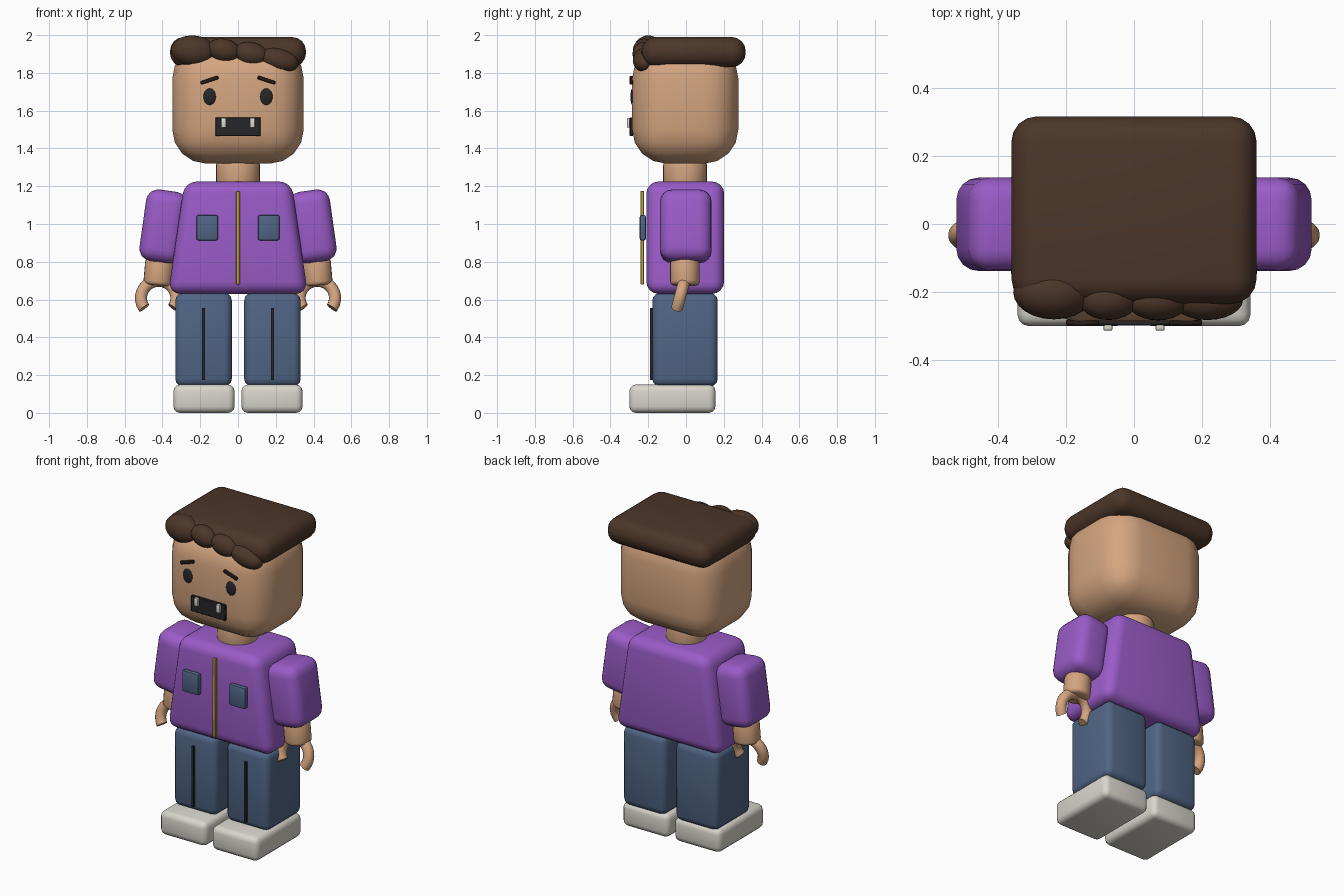
import bpy, bmesh, math
from mathutils import Matrix, Vector

if "Cube" in bpy.data.objects:
    bpy.data.objects.remove(bpy.data.objects["Cube"])


def material(name, r, g, b):
    lin = [((c / 255 + 0.055) / 1.055) ** 2.4 for c in (r, g, b)]
    m = bpy.data.materials.new(name)
    m.diffuse_color = (*lin, 1)
    m.use_nodes = True
    m.node_tree.nodes["Principled BSDF"].inputs["Base Color"].default_value = m.diffuse_color
    return m


SKIN = material("skin", 212, 165, 128)
HAIR = material("dark brown hair", 76, 54, 41)
PURPLE = material("purple jacket", 154, 92, 200)
DENIM = material("blue denim", 80, 101, 133)
SHOE = material("off white shoe", 216, 214, 204)
DARK = material("charcoal", 38, 38, 42)
BROW = material("brow brown", 44, 32, 28)
GOLD = material("gold zip", 190, 160, 65)
TOOTH = material("tooth white", 222, 218, 208)


def finish(bm, name, mat, matrix=None):
    if matrix is not None:
        bmesh.ops.transform(bm, matrix=matrix, verts=bm.verts)
    bmesh.ops.recalc_face_normals(bm, faces=bm.faces)
    me = bpy.data.meshes.new(name)
    bm.to_mesh(me)
    bm.free()
    me.materials.append(mat)
    ob = bpy.data.objects.new(name, me)
    bpy.context.collection.objects.link(ob)
    bpy.ops.object.select_all(action='DESELECT')
    ob.select_set(True)
    bpy.context.view_layer.objects.active = ob
    bpy.ops.object.shade_smooth_by_angle(angle=math.radians(40))
    return ob


def box(name, mat, x, y, z, bevel=0, seg=3, taper=1, tilt=0):
    """Rounded box from (min, max) ranges; taper scales the top, tilt turns it about y."""
    bm = bmesh.new()
    bmesh.ops.create_cube(bm, size=1)
    for v in bm.verts:
        k = taper if v.co.z > 0 else 1
        v.co = Vector((v.co.x * (x[1] - x[0]) * k, v.co.y * (y[1] - y[0]), v.co.z * (z[1] - z[0])))
    if bevel:
        bmesh.ops.bevel(bm, geom=bm.edges[:], offset=bevel, offset_type='OFFSET',
                        segments=seg, profile=0.5, affect='EDGES', clamp_overlap=True)
    mid = Vector((sum(x) / 2, sum(y) / 2, sum(z) / 2))
    return finish(bm, name, mat, Matrix.Translation(mid) @ Matrix.Rotation(math.radians(tilt), 4, 'Y'))


def ellipsoid(name, mat, center, radii, tilt=0):
    bm = bmesh.new()
    bmesh.ops.create_uvsphere(bm, u_segments=24, v_segments=14, radius=1)
    return finish(bm, name, mat, Matrix.Translation(center)
                  @ Matrix.Rotation(math.radians(tilt), 4, 'Y') @ Matrix.Diagonal((*radii, 1)))


def round_post(name, mat, center, radius, height, bevel, tilt=0):
    """Upright cylinder with softened rims."""
    bm = bmesh.new()
    bmesh.ops.create_cone(bm, cap_ends=True, segments=24, radius1=radius, radius2=radius, depth=height)
    rims = [e for e in bm.edges if abs(e.verts[0].co.z - e.verts[1].co.z) < 1e-5]
    bmesh.ops.bevel(bm, geom=rims, offset=bevel, segments=3, profile=0.5, affect='EDGES')
    return finish(bm, name, mat, Matrix.Translation(center) @ Matrix.Rotation(math.radians(tilt), 4, 'Y'))


def claw(name, mat, center, ring, tube, lean):
    """C-shaped grip, open at the bottom, with flat ends."""
    bm = bmesh.new()
    loops = []
    for i in range(19):
        a = math.radians(-35 + 250 * i / 18)
        out = Vector((math.cos(a), 0, math.sin(a)))
        loops.append([bm.verts.new(out * (ring + tube * math.cos(t)) + Vector((0, tube * math.sin(t), 0)))
                      for t in (math.tau * j / 14 for j in range(14))])
    for a, b in zip(loops, loops[1:]):
        for j in range(14):
            k = (j + 1) % 14
            bm.faces.new((a[j], a[k], b[k], b[j]))
    bm.faces.new(loops[0])
    bm.faces.new(loops[-1])
    return finish(bm, name, mat, Matrix.Translation(center) @ Matrix.Rotation(math.radians(lean), 4, 'X'))


# Head, neck and torso
box("head", SKIN, (-0.348, 0.348), (-0.285, 0.277), (1.32, 1.95), 0.18, 4)
round_post("neck", SKIN, (0, -0.005, 1.265), 0.117, 0.15, 0.03)
box("jacket_body", PURPLE, (-0.37, 0.37), (-0.21, 0.202), (0.63, 1.225), 0.065, 4, taper=0.765)

# Hair slab and the row of fringe curls
box("hair_cap", HAIR, (-0.36, 0.36), (-0.235, 0.316), (1.83, 1.99), 0.075, 4)
curls = [(-0.235, -0.2, 1.915, 0.12, 0.08, 0.083, 5), (-0.075, -0.22, 1.918, 0.09, 0.062, 0.062, 12),
         (0.07, -0.225, 1.9, 0.093, 0.058, 0.062, 12), (0.215, -0.222, 1.868, 0.108, 0.06, 0.06, 14)]
for i, (x, y, z, rx, ry, rz, t) in enumerate(curls):
    ellipsoid(f"fringe_curl_{i + 1}", HAIR, (x, y, z), (rx, ry, rz), t)

# Mouth and zip
box("mouth", DARK, (-0.12, 0.12), (-0.298, -0.28), (1.465, 1.565), 0.004, 1)
box("zip", GOLD, (-0.01, 0.01), (-0.241, -0.222), (0.68, 1.175), 0.003, 1)


def span(s, a, b):
    return tuple(sorted((s * a, s * b)))


for s, side in ((-1, "left"), (1, "right")):
    # Face details
    ellipsoid(f"{side}_eye", DARK, (s * 0.15, -0.284, 1.674), (0.033, 0.01, 0.044))
    box(f"{side}_brow", BROW, span(s, 0.102, 0.2), (-0.298, -0.28), (1.752, 1.771), 0.004, 1, tilt=s * 18)
    box(f"{side}_tooth", TOOTH, span(s, 0.063, 0.09), (-0.313, -0.29), (1.51, 1.562), 0.005, 2)
    # Jacket pocket
    box(f"{side}_pocket", DENIM, span(s, 0.105, 0.22), (-0.245, -0.212), (0.913, 1.047), 0.01, 2)
    # Arm
    box(f"{side}_sleeve", PURPLE, span(s, 0.285, 0.505), (-0.138, 0.136), (0.797, 1.178), 0.065, 4, tilt=-s * 8)
    round_post(f"{side}_wrist", SKIN, (s * 0.418, -0.006, 0.745), 0.078, 0.14, 0.02, tilt=-s * 5)
    claw(f"{side}_hand", SKIN, (s * 0.42, -0.033, 0.608), 0.094, 0.032, -15)
    # Leg with front seam, and shoe
    box(f"{side}_leg", DENIM, span(s, 0.033, 0.332), (-0.178, 0.168), (0.14, 0.635), 0.04, 3)
    box(f"{side}_leg_seam", DARK, span(s, 0.176, 0.19), (-0.191, -0.172), (0.175, 0.555))
    box(f"{side}_shoe", SHOE, span(s, 0.018, 0.342), (-0.3, 0.156), (0, 0.15), 0.035, 3)
